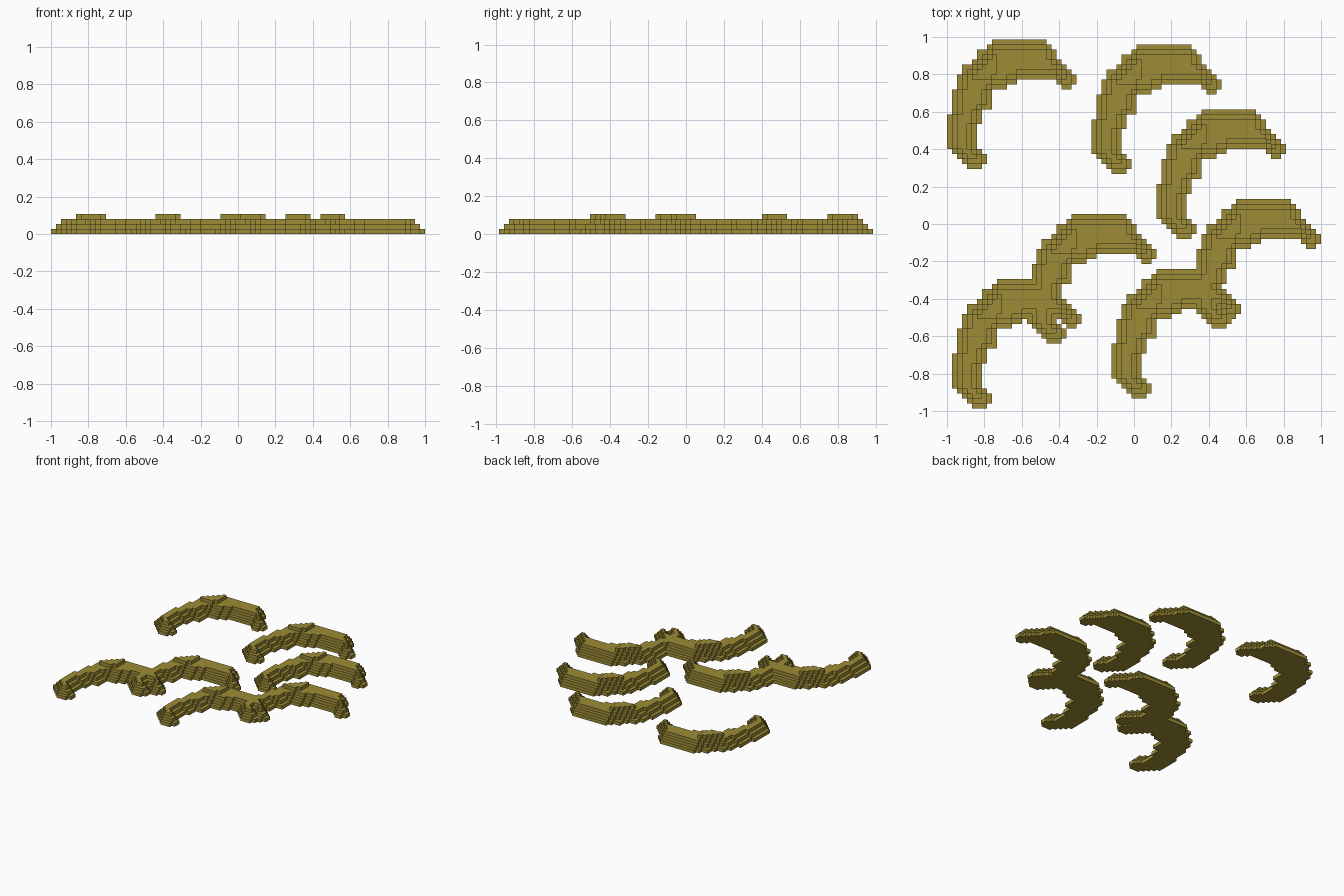
import bpy, bmesh
from mathutils import Vector

if "Cube" in bpy.data.objects:
    bpy.data.objects.remove(bpy.data.objects["Cube"])

V = 2 / 75                      # voxel size
X0, Y0 = -1.0, 37 * V           # left edge and back edge of the voxel grid

mat = bpy.data.materials.new("olive_sand")
mat.diffuse_color = (0.34, 0.265, 0.037, 1)
mat.use_nodes = True
mat.node_tree.nodes["Principled BSDF"].inputs["Base Color"].default_value = mat.diffuse_color

# Crescent footprint, one row per voxel line from back to front: start, end column
STARTS = [9, 8, 6, 6, 5, 3, 3, 2, 2, 2] + [1] * 5 + [0] * 7 + [1, 2, 3, 4]
ENDS = [20, 21, 22, 22, 23, 24, 25, 26, 14, 12] + [9] * 4 + [7] * 3 + [6] * 5 + [7, 8, 8, 7]
base = {(c, r) for r, (a, b) in enumerate(zip(STARTS, ENDS)) for c in range(a, b)}
base |= {(c, 8) for c in range(22, 26)} | {(23, 9), (24, 9)}   # side horn tip


def shrink(cells):
    return {(c, r) for c, r in cells
            if {(c + 1, r), (c - 1, r), (c, r + 1), (c, r - 1)} <= cells}


# Terraces: each layer steps in by one voxel, the crest only sits on the bend
layers = [base]
for _ in range(3):
    layers.append(shrink(layers[-1]))
layers[3] = {(c, r) for c, r in layers[3] if 5 <= c < 10 and 3 <= r < 8}

DIRS = [Vector(d) for d in ((1, 0, 0), (-1, 0, 0), (0, 1, 0), (0, -1, 0), (0, 0, 1), (0, 0, -1))]


def build_dune(name, offsets):
    """Outer skin of the voxels of one dune, or of several merged dunes."""
    vox = {(c + oc, -(r + orow) - 1, k) for oc, orow in offsets
           for k, cells in enumerate(layers) for c, r in cells}
    bm = bmesh.new()
    verts = {}

    def vert(p):
        key = tuple(round(q) for q in p)
        if key not in verts:
            verts[key] = bm.verts.new((X0 + key[0] * V, Y0 + key[1] * V, key[2] * V))
        return verts[key]

    for v in sorted(vox):
        centre = Vector(v) + Vector((.5, .5, .5))
        for d in DIRS:
            if tuple(int(a + b) for a, b in zip(v, d)) in vox:
                continue
            u = Vector((d.y, d.z, d.x))
            w = d.cross(u)
            mid = centre + d / 2
            bm.faces.new([vert(mid + (u * a + w * b) / 2)
                          for a, b in ((-1, -1), (1, -1), (1, 1), (-1, 1))])
    me = bpy.data.meshes.new(name)
    bm.to_mesh(me)
    bm.free()
    me.materials.append(mat)
    bpy.context.collection.objects.link(bpy.data.objects.new(name, me))


# Three single crescents and two merged pairs (column, row offsets)
build_dune("dune_back_left", [(0, 0)])
build_dune("dune_back_middle", [(29, 1)])
build_dune("dune_right", [(42, 14)])
build_dune("dune_pair_left", [(16, 35), (1, 48)])
build_dune("dune_pair_right", [(49, 32), (33, 46)])
